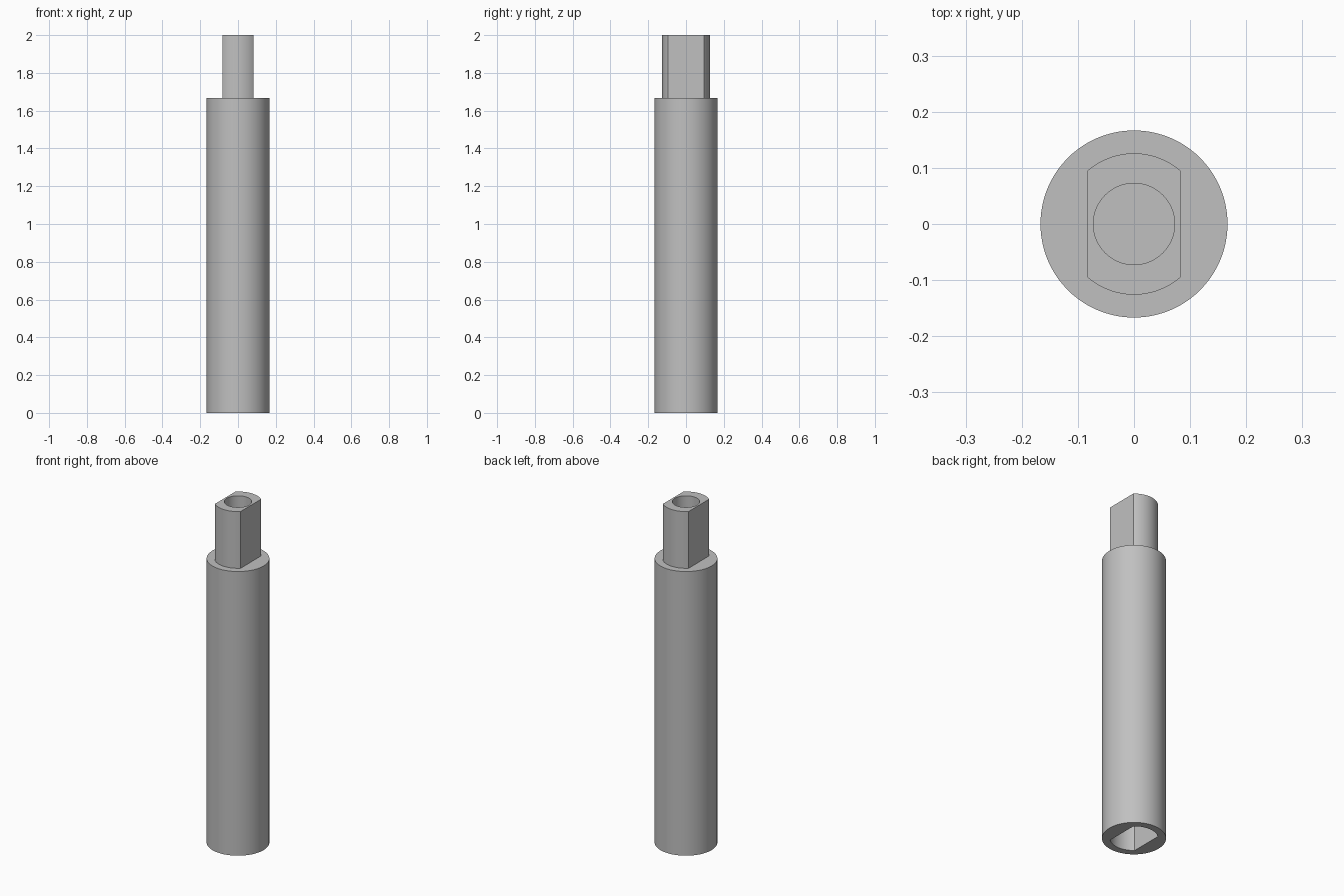
import bpy, bmesh
from math import acos, cos, sin, pi

cube = bpy.data.objects.get("Cube")
if cube:
    bpy.data.objects.remove(cube, do_unlink=True)

SHAFT_R, TANG_R, FLAT_X, HOLE_R = 0.1667, 0.126, 0.0833, 0.0725
SHOULDER_Z, TOP_Z = 1.667, 2.0
SOCKET_DEPTH, HOLE_DEPTH = 0.333, 0.32

steel = bpy.data.materials.new("plain grey")
steel.use_nodes = True
grey = (0.53, 0.53, 0.53, 1)
steel.diffuse_color = grey
steel.node_tree.nodes["Principled BSDF"].inputs["Base Color"].default_value = grey

# Shared angles, with exact stops at the corners where flats meet arcs
corner = acos(FLAT_X / TANG_R)
STEPS = 24
angles = []
for start, end in ((-corner, corner), (corner, pi - corner),
                   (pi - corner, pi + corner), (pi + corner, 2 * pi - corner)):
    angles += [start + (end - start) * i / STEPS for i in range(STEPS)]


def circle(r):
    return [(r * cos(a), r * sin(a)) for a in angles]


def two_flats():
    """Round section cut by a flat on each side."""
    pts = []
    for a in angles:
        r = min(TANG_R, FLAT_X / max(abs(cos(a)), 1e-6))
        pts.append((r * cos(a), r * sin(a)))
    return pts


def loft(name, sections, cap_first=False, cap_last=False):
    """Skin a run of sections, each given as (outline, height)."""
    bm = bmesh.new()
    rings = [[bm.verts.new((x, y, z)) for x, y in pts] for pts, z in sections]
    n = len(angles)
    for a, b in zip(rings, rings[1:]):
        for i in range(n):
            j = (i + 1) % n
            bm.faces.new((a[i], a[j], b[j], b[i]))
    if cap_first:
        bm.faces.new(rings[0][::-1])
    if cap_last:
        bm.faces.new(rings[-1])
    mesh = bpy.data.meshes.new(name)
    bm.to_mesh(mesh)
    bm.free()
    mesh.materials.append(steel)
    obj = bpy.data.objects.new(name, mesh)
    bpy.context.collection.objects.link(obj)
    bpy.ops.object.select_all(action='DESELECT')
    obj.select_set(True)
    bpy.context.view_layer.objects.active = obj
    bpy.ops.object.shade_smooth_by_angle(angle=pi / 6)
    return obj


flats = two_flats()

# Shaft: socket floor, socket wall, bottom rim, outer wall, shoulder
loft("shaft_with_socket", [
    (flats, SOCKET_DEPTH), (flats, 0), (circle(SHAFT_R), 0),
    (circle(SHAFT_R), SHOULDER_Z), (flats, SHOULDER_Z)], cap_first=True)

# Tang: outer wall, top rim, blind hole
loft("tang_with_hole", [
    (flats, SHOULDER_Z), (flats, TOP_Z), (circle(HOLE_R), TOP_Z),
    (circle(HOLE_R), TOP_Z - HOLE_DEPTH)], cap_last=True)
